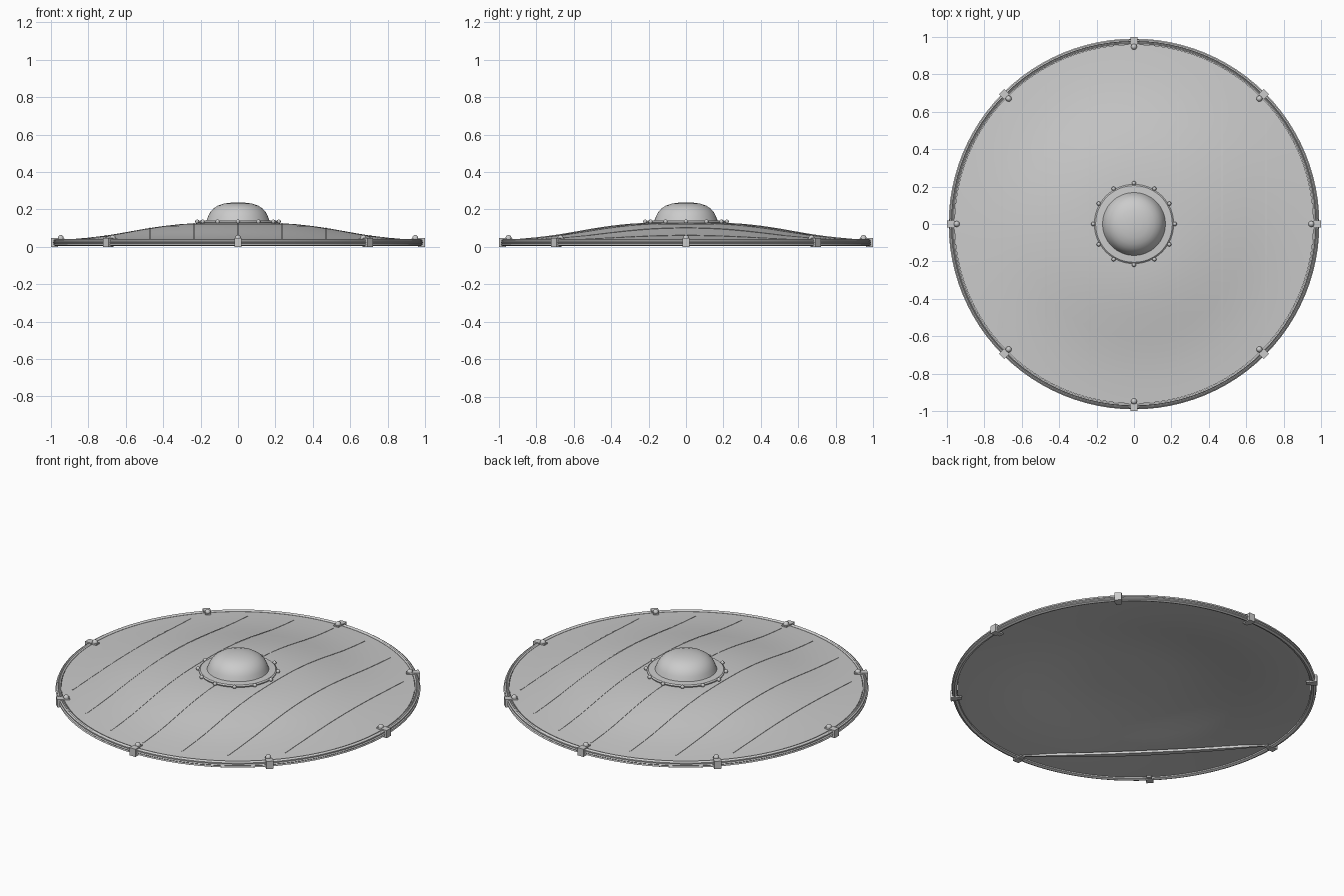
import bpy, bmesh, math
from mathutils import Matrix, Vector

if "Cube" in bpy.data.objects:
    bpy.data.objects.remove(bpy.data.objects["Cube"])

# Top curve of the domed board: (radius, height)
DOME = [(0, .137), (.2, .135), (.3, .130), (.4, .119), (.5, .104), (.6, .086),
        (.7, .069), (.8, .057), (.9, .048), (.96, .044)]


def top_z(r):
    for (r0, z0), (r1, z1) in zip(DOME, DOME[1:]):
        if r <= r1:
            return z0 + (z1 - z0) * (r - r0) / (r1 - r0)
    return DOME[-1][1]


def finish(name, bm, angle=35):
    bmesh.ops.remove_doubles(bm, verts=bm.verts, dist=1e-5)
    bmesh.ops.recalc_face_normals(bm, faces=bm.faces)
    me = bpy.data.meshes.new(name)
    bm.to_mesh(me)
    bm.free()
    ob = bpy.data.objects.new(name, me)
    bpy.context.collection.objects.link(ob)
    bpy.ops.object.select_all(action='DESELECT')
    ob.select_set(True)
    bpy.context.view_layer.objects.active = ob
    bpy.ops.object.shade_smooth_by_angle(angle=math.radians(angle))
    return ob


def lathe(name, profile, steps=96, closed=False):
    bm = bmesh.new()
    vs = [bm.verts.new((r, 0, z)) for r, z in profile]
    pairs = list(zip(vs, vs[1:])) + ([(vs[-1], vs[0])] if closed else [])
    es = [bm.edges.new(p) for p in pairs]
    bmesh.ops.spin(bm, geom=vs + es, axis=(0, 0, 1), cent=(0, 0, 0),
                   angle=2 * math.pi, steps=steps, use_duplicate=False)
    return finish(name, bm)


def ring_of_studs(name, count, radius, size, z):
    bm = bmesh.new()
    for i in range(count):
        a = 2 * math.pi * i / count
        bmesh.ops.create_uvsphere(bm, u_segments=12, v_segments=8, radius=size,
                                  matrix=Matrix.Translation((radius * math.cos(a), radius * math.sin(a), z)))
    return finish(name, bm)


# Wooden board: thin domed shell
T = .02
lathe("board", DOME + [(r, z - T) for r, z in reversed(DOME)])

# Thin plank seams lying along y
bm = bmesh.new()
for i in range(-3, 4):
    x = i * .235
    half = math.sqrt(.9 ** 2 - x * x)
    rows = []
    for k in range(33):
        y = -half + 2 * half * k / 32
        z = top_z(math.hypot(x, y))
        rows.append([bm.verts.new((x + dx, y, z + dz)) for dx, dz in
                     ((-.003, -.006), (-.003, .002), (.003, .002), (.003, -.006))])
    for a, b in zip(rows, rows[1:]):
        for j in range(4):
            bm.faces.new((a[j], a[(j + 1) % 4], b[(j + 1) % 4], b[j]))
    bm.faces.new(rows[0])
    bm.faces.new(rows[-1])
finish("plank_seams", bm)

# Rim band with a ridge along the middle
lathe("rim", [(.962, .018), (.976, .012), (.988, .018), (.985, .026), (.991, .031), (.985, .036),
              (.986, .044), (.978, .049), (.974, .045), (.970, .049), (.962, .044)], closed=True)

# Slim strip crossing one corner on the underside
bm = bmesh.new()
rows = []
for k in range(17):
    t = k / 16
    p = Vector((-.95 * t, -.95 * (1 - t), .026))
    bow = math.sin(math.pi * t)
    out = Vector((-1, -1, 0)).normalized()
    w = .004 + .012 * bow
    rows.append([bm.verts.new(p + out * (.03 * bow + s * w) + Vector((0, 0, h)))
                 for s, h in ((-1, -.007), (1, -.007), (1, .007), (-1, .007))])
for a, b in zip(rows, rows[1:]):
    for j in range(4):
        bm.faces.new((a[j], a[(j + 1) % 4], b[(j + 1) % 4], b[j]))
bm.faces.new(rows[0])
bm.faces.new(rows[-1])
finish("underside_strip", bm)

# Rim clips: outer block with a tab reaching over the board
bm = bmesh.new()
for i in range(8):
    rot = Matrix.Rotation(i * math.pi / 4, 4, 'Z')
    for cx, cz, sx, sy, sz in ((.981, .031, .038, .04, .046), (.953, .049, .05, .03, .008),
                               (.958, .016, .04, .03, .008)):
        bmesh.ops.create_cube(bm, size=1, matrix=rot @ Matrix.Translation((cx, 0, cz))
                              @ Matrix.Diagonal((sx, sy, sz, 1)))
finish("rim_clips", bm)
ring_of_studs("rim_rivets", 8, .948, .016, .055)

# Central boss: flange and bowl
lathe("boss", [(.207, .128), (.212, .142), (.205, .148), (.168, .150), (.164, .160), (.158, .176),
               (.148, .194), (.132, .212), (.108, .228), (.075, .239), (.038, .244), (0, .246)], 64)
ring_of_studs("boss_rivets", 12, .218, .011, .143)

# Shift everything down onto the ground
low = min((o.matrix_world @ v.co).z for o in bpy.data.objects for v in o.data.vertices)
for o in bpy.data.objects:
    o.location.z -= low
